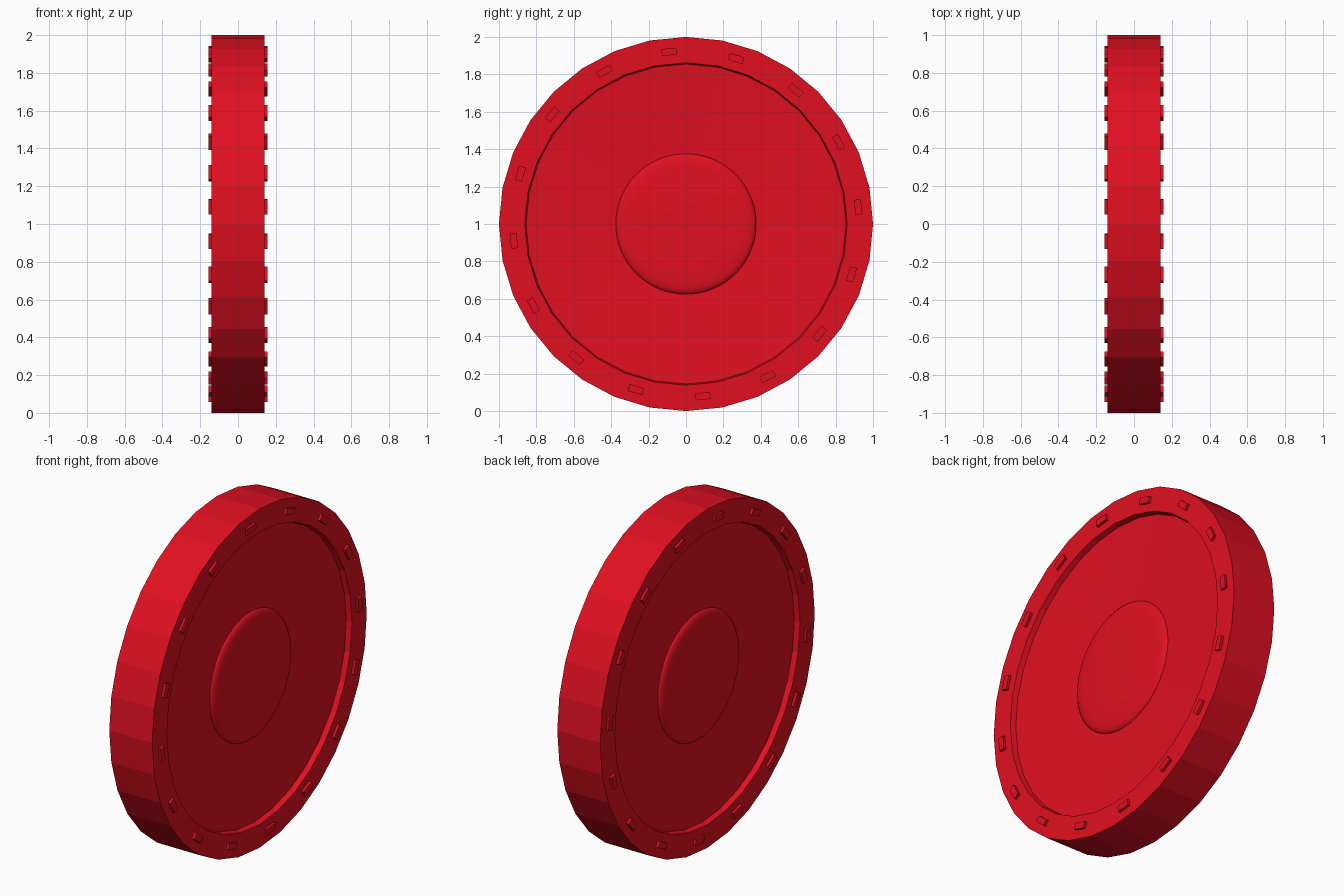
import bpy, bmesh
from math import sin, cos, pi, radians
from mathutils import Matrix

if "Cube" in bpy.data.objects:
    bpy.data.objects.remove(bpy.data.objects["Cube"])

red = bpy.data.materials.new("red")
red.diffuse_color = (0.75, 0.005, 0.015, 1)
red.use_nodes = True
red.node_tree.nodes["Principled BSDF"].inputs["Base Color"].default_value = red.diffuse_color


def finish(name, bm):
    bmesh.ops.recalc_face_normals(bm, faces=bm.faces)
    me = bpy.data.meshes.new(name)
    bm.to_mesh(me)
    bm.free()
    me.materials.append(red)
    ob = bpy.data.objects.new(name, me)
    ob.location.z = 1
    bpy.context.collection.objects.link(ob)
    return ob


def lathe(name, profile, sides):
    """Revolve (x, radius) points about the x axis; radius 0 makes a pole."""
    bm = bmesh.new()
    rings = []
    for x, r in profile:
        n = sides if r > 0 else 1
        rings.append([bm.verts.new((x, r * cos(2 * pi * i / sides), r * sin(2 * pi * i / sides)))
                      for i in range(n)])
    for a, b in zip(rings, rings[1:]):
        for i in range(sides):
            j = (i + 1) % sides
            quad = [a[i % len(a)], a[j % len(a)], b[j % len(b)], b[i % len(b)]]
            bm.faces.new(list(dict.fromkeys(quad)))
    return finish(name, bm)


# Disc: flat rim, shallow dished recess on both sides
half = [(0.07, 0), (0.078, 0.37), (0.108, 0.855), (0.14, 0.862), (0.14, 1.0)]
lathe("disc", half + [(-x, r) for x, r in reversed(half)], 32)

# Low rounded hub on each side
hub = [(0.072, 0.378), (0.083, 0.374), (0.091, 0.364), (0.097, 0.345),
       (0.101, 0.31), (0.104, 0.22), (0.106, 0.11), (0.107, 0)]
for side, s in (("right", 1), ("left", -1)):
    ob = lathe(side + "_hub", [(s * x, r) for x, r in [(0.06, 0)] + hub], 64)
    for p in ob.data.polygons:
        p.use_smooth = True

# Sixteen small studs around the rim, standing proud of both faces
bm = bmesh.new()
for s in (1, -1):
    for k in range(16):
        m = (Matrix.Rotation(radians(5.625 + 22.5 * k), 4, 'X')
             @ Matrix.Translation((s * 0.1375, 0.925, 0))
             @ Matrix.Diagonal((0.035, 0.037, 0.08, 1)))
        bmesh.ops.create_cube(bm, size=1, matrix=m)
finish("rim_studs", bm)
